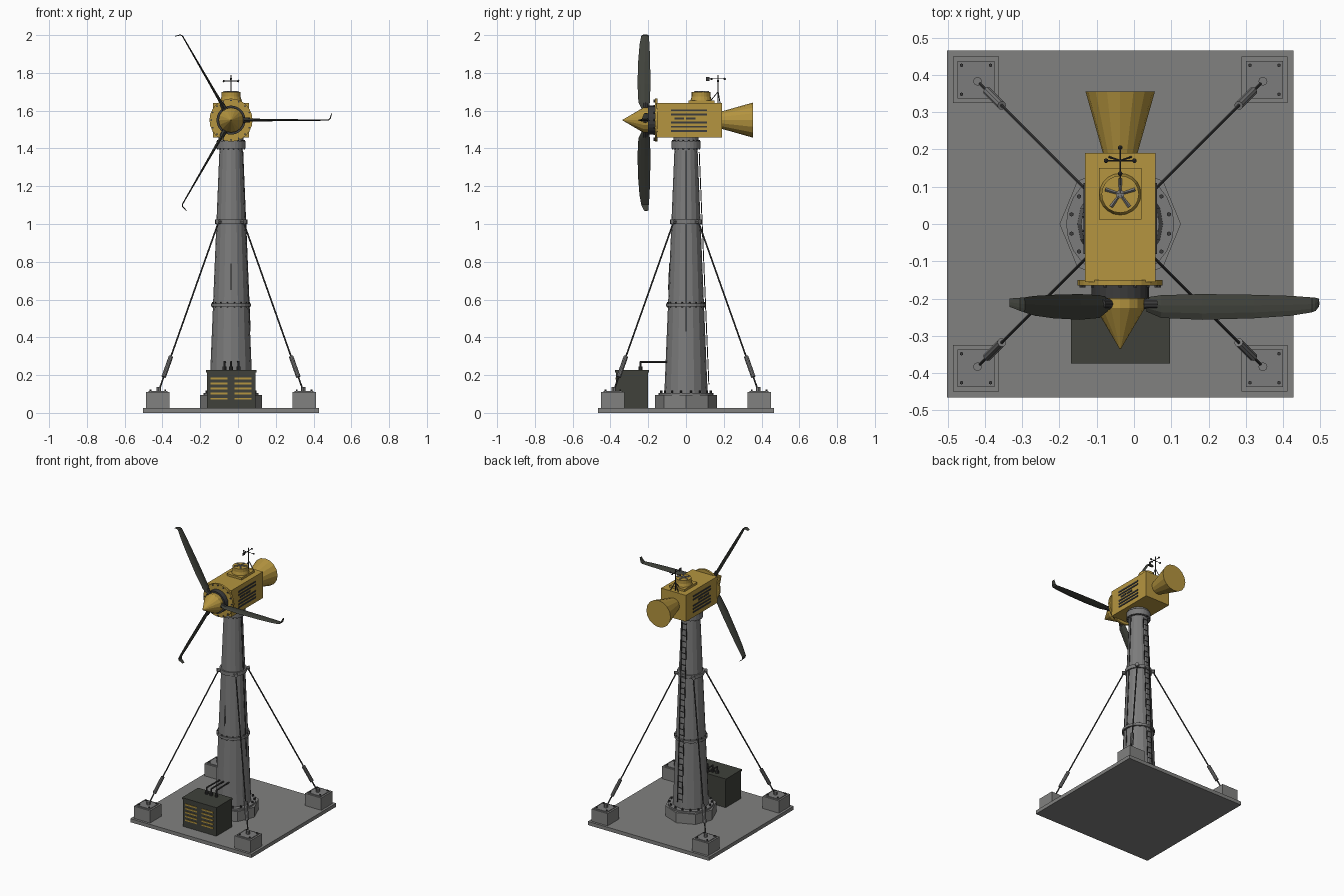
import bpy, bmesh, math
from mathutils import Vector, Matrix

if "Cube" in bpy.data.objects:
    bpy.data.objects.remove(bpy.data.objects["Cube"])

CX, HZ = -0.037, 1.55           # tower axis x, rotor axis height


def mat(name, r, g, b):
    m = bpy.data.materials.new(name)
    m.diffuse_color = (r, g, b, 1)
    m.use_nodes = True
    m.node_tree.nodes["Principled BSDF"].inputs["Base Color"].default_value = m.diffuse_color
    return m


YELLOW = mat("ochre yellow", 0.46, 0.30, 0.05)
CONCRETE = mat("concrete grey", 0.22, 0.22, 0.215)
STEEL = mat("tower grey", 0.20, 0.20, 0.20)
DARK = mat("dark metal", 0.045, 0.045, 0.045)
BLADE = mat("blade charcoal", 0.05, 0.053, 0.043)


class Part:
    """Collects primitives in one mesh; x is measured from the tower axis."""
    def __init__(self, name, material):
        self.name, self.material, self.bm = name, material, bmesh.new()

    def box(self, x0, x1, y0, y1, z0, z1):
        m = Matrix.Translation(((x0 + x1) / 2, (y0 + y1) / 2, (z0 + z1) / 2)) @ \
            Matrix.Diagonal((x1 - x0, y1 - y0, z1 - z0, 1))
        bmesh.ops.create_cube(self.bm, size=1, matrix=m)
        return self

    def rod(self, a, b, r0, r1=None, n=8, spin=0.0):
        a, b = Vector(a), Vector(b)
        d = b - a
        m = Matrix.Translation((a + b) / 2) @ d.to_track_quat('Z', 'Y').to_matrix().to_4x4() \
            @ Matrix.Rotation(spin, 4, 'Z')
        bmesh.ops.create_cone(self.bm, cap_ends=True, segments=n, radius1=r0,
                              radius2=r0 if r1 is None else r1, depth=d.length, matrix=m)
        return self

    def ball(self, p, r):
        bmesh.ops.create_icosphere(self.bm, subdivisions=1, radius=r, matrix=Matrix.Translation(p))
        return self

    def done(self):
        me = bpy.data.meshes.new(self.name)
        self.bm.to_mesh(me)
        self.bm.free()
        me.materials.append(self.material)
        o = bpy.data.objects.new(self.name, me)
        o.location.x = CX
        bpy.context.collection.objects.link(o)
        return o


def ring(n, r, off=0.0):
    return [(r * math.cos(off + i * math.tau / n), r * math.sin(off + i * math.tau / n)) for i in range(n)]


def tower_r(z):
    return 0.115 - (z - 0.1) * 0.0415


# ground slab and octagonal plinth
Part("base_slab", CONCRETE).box(-0.465, 0.465, -0.465, 0.465, 0, 0.025).done()
Part("tower_plinth", CONCRETE).rod((0, 0, 0.025), (0, 0, 0.095), 0.163, n=8).done()

# tapered tower with flanges and yaw collar
t = Part("tower", STEEL)
t.rod((0, 0, 0.095), (0, 0, 1.41), tower_r(0.1), tower_r(1.41), 16)
t.done()
f = Part("tower_flanges", STEEL)
f.rod((0, 0, 0.095), (0, 0, 0.106), 0.145, n=24)
f.rod((0, 0, 0.563), (0, 0, 0.58), 0.105, n=24)
f.rod((0, 0, 1.0), (0, 0, 1.025), 0.086, n=24)
f.rod((0, 0, 1.40), (0, 0, 1.44), 0.078, n=24)
f.rod((0, 0, 1.44), (0, 0, 1.47), 0.066, n=24)
f.done()
b = Part("flange_bolts", DARK)
for n, r, z0, z1, s in ((16, 0.133, 0.1, 0.118, 0.006), (16, 0.099, 0.558, 0.586, 0.004),
                        (16, 0.072, 1.395, 1.444, 0.004)):
    for x, y in ring(n, r, math.pi / n):
        b.rod((x, y, z0), (x, y, z1), s, n=6)
b.done()

# rear ladder and side conduits
l = Part("ladder", DARK)
for s in (-1, 1):
    l.rod((s * 0.018, tower_r(0.15) + 0.008, 0.15), (s * 0.018, tower_r(1.38) + 0.008, 1.38), 0.0025, n=6)
for i in range(31):
    z = 0.17 + i * 0.04
    l.rod((-0.018, tower_r(z) + 0.008, z), (0.018, tower_r(z) + 0.008, z), 0.002, n=5)
l.done()
c = Part("tower_conduit", DARK)
c.rod((tower_r(0.43), 0, 0.43), (tower_r(1.39), 0, 1.39), 0.003, n=6)
c.rod((0, -tower_r(0.65), 0.65), (0, -tower_r(0.79), 0.79), 0.003, n=6)
c.done()

# four guy wires with anchor blocks
block = Part("anchor_blocks", CONCRETE)
plate = Part("anchor_plates", STEEL)
wire = Part("guy_wires", DARK)
buckle = Part("turnbuckles", STEEL)
for sx in (-1, 1):
    for sy in (-1, 1):
        x, y = sx * 0.387, sy * 0.387
        block.box(x - 0.062, x + 0.062, y - 0.062, y + 0.062, 0.025, 0.11)
        plate.box(x - 0.05, x + 0.05, y - 0.05, y + 0.05, 0.11, 0.115)
        for bx, by in ring(4, 0.055, math.pi / 4):
            wire.rod((x + bx, y + by, 0.11), (x + bx, y + by, 0.123), 0.005, n=6)
        lo, hi = Vector((sx * 0.383, sy * 0.383, 0.115)), Vector((sx * 0.066, sy * 0.066, 1.01))
        wire.rod(lo, hi, 0.0045, n=6)
        buckle.rod(lo.lerp(hi, 0.085), lo.lerp(hi, 0.205), 0.012, n=10)
        buckle.rod(lo - Vector((0, 0, 0.003)), lo + Vector((0, 0, 0.022)), 0.012, n=8)
        buckle.rod((sx * 0.055, sy * 0.055, 1.012), (sx * 0.074, sy * 0.074, 1.012), 0.013, n=8)
for p in (block, plate, wire, buckle):
    p.done()

# transformer cabinet with vents and elbow conduits
k = Part("cabinet", BLADE).box(-0.128, 0.13, -0.37, -0.20, 0.025, 0.215)
k.box(-0.132, 0.134, -0.375, -0.197, 0.215, 0.226)
k.done()
v = Part("cabinet_vents", YELLOW)
for i in range(5):
    for x in (-0.108, 0.018):
        v.box(x, x + 0.09, -0.374, -0.369, 0.07 + i * 0.027, 0.08 + i * 0.027)
v.done()
e = Part("cabinet_conduits", DARK)
for x in (-0.035, 0, 0.04):
    e.rod((x, -0.24, 0.225), (x, -0.24, 0.245), 0.011, n=10)
    e.rod((x, -0.24, 0.24), (x, -0.24, 0.27), 0.005)
    e.ball((x, -0.24, 0.27), 0.006)
    e.rod((x, -0.24, 0.27), (x * 0.9, -0.09, 0.27), 0.005)
e.done()

# nacelle, front flange, tail cone and roof fan housing
n = Part("nacelle", YELLOW).box(-0.095, 0.095, -0.155, 0.19, 1.457, 1.64)
n.rod((0, -0.15, HZ), (0, -0.165, HZ), 0.114, n=24)
n.rod((0, 0.185, HZ), (0, 0.355, HZ), 0.045, 0.093, 16)
n.box(-0.057, 0.057, 0.012, 0.15, 1.64, 1.655)
n.rod((0, 0.08, 1.655), (0, 0.08, 1.675), 0.056, 0.05, 20)
n.rod((0, 0.08, 1.675), (0, 0.08, 1.698), 0.05, n=20)
n.done()
fan = Part("roof_fan", STEEL)
fan.rod((0, 0.08, 1.696), (0, 0.08, 1.703), 0.011, n=12)
for x, y in ring(5, 0.042, math.pi / 2):
    fan.rod((0, 0.08, 1.7), (x, 0.08 + y, 1.7), 0.003, 0.005, 4)
fan.done()
s = Part("side_louvres", DARK)
for sx in (-1, 1):
    for z in (1.493, 1.515, 1.537, 1.580, 1.602):
        s.box(*sorted((sx * 0.094, sx * 0.099)), -0.08, 0.11, z - 0.005, z + 0.005)
    for y in (-0.03, 0.03):
        s.box(*sorted((sx * 0.094, sx * 0.099)), y - 0.03, y + 0.02, 1.553, 1.565)
for x, z in ring(16, 0.105):
    s.rod((x, -0.163, HZ + z), (x, -0.171, HZ + z), 0.005, n=6)
s.done()

# rotor hub and spinner
h = Part("rotor_hub", DARK)
h.rod((0, -0.16, HZ), (0, -0.20, HZ), 0.077, n=24)
h.rod((0, -0.20, HZ), (0, -0.225, HZ), 0.06, n=24)
for x, z in ring(3, 1):
    h.rod((x * 0.03, -0.215, HZ + z * 0.03), (x * 0.10, -0.215, HZ + z * 0.10), 0.016, 0.013, 10)
h.done()
p = Part("spinner", YELLOW).rod((0, -0.198, HZ), (0, -0.226, HZ), 0.066, n=16)
p.rod((0, -0.226, HZ), (0, -0.335, HZ), 0.066, 0.002, 16)
p.done()

# three blades: lofted lens sections (distance, rise, front y, back y, half thickness)
SECT = [(0.07, 0, -0.235, -0.197, 0.009), (0.11, 0, -0.252, -0.191, 0.008),
        (0.22, 0, -0.257, -0.188, 0.006), (0.36, 0, -0.253, -0.190, 0.0045),
        (0.46, 0, -0.246, -0.193, 0.0035), (0.515, 0, -0.237, -0.197, 0.003),
        (0.525, 0.008, -0.233, -0.198, 0.003), (0.533, 0.036, -0.222, -0.200, 0.002)]
for i in range(3):
    bl = Part("blade_%d" % (i + 1), BLADE)
    rows = []
    for d, up, y0, y1, th in SECT:
        along = Vector((0, 0, 1)) if up == 0 else Vector((-0.8, 0, 0.5))
        row = []
        for u, w in ((0, 0), (0.25, 0.85), (0.55, 1), (1, 0), (0.55, -1), (0.25, -0.85)):
            row.append(bl.bm.verts.new(Vector((d, y0 + (y1 - y0) * u, up)) + along * th * w))
        rows.append(row)
    for a, c2 in zip(rows, rows[1:]):
        for j in range(6):
            bl.bm.faces.new((a[j], a[(j + 1) % 6], c2[(j + 1) % 6], c2[j]))
    bl.bm.faces.new(rows[0])
    bl.bm.faces.new(rows[-1][::-1])
    bmesh.ops.recalc_face_normals(bl.bm, faces=bl.bm.faces)
    bl.bm.transform(Matrix.Translation((0, 0, HZ)) @ Matrix.Rotation(-i * math.tau / 3, 4, 'Y'))
    bl.done()

# weather mast with tripod, cups and wind vane
w = Part("weather_mast", DARK).rod((0, 0.17, 1.64), (0, 0.17, 1.788), 0.003, n=6)
for x, y in ((-0.03, 0.18), (0.03, 0.18), (0, 0.12)):
    w.rod((x, y, 1.64), (0, 0.17, 1.70), 0.0025, n=5)
w.rod((-0.038, 0.17, 1.757), (0.038, 0.17, 1.757), 0.002, n=5)
w.rod((0, 0.205, 1.768), (0, 0.11, 1.768), 0.002, n=5)
for q in ((-0.038, 0.17, 1.757), (0.038, 0.17, 1.757), (0, 0.205, 1.768), (0, 0.135, 1.768)):
    w.ball(q, 0.007)
w.box(-0.0015, 0.0015, 0.105, 0.125, 1.757, 1.777)
w.done()
